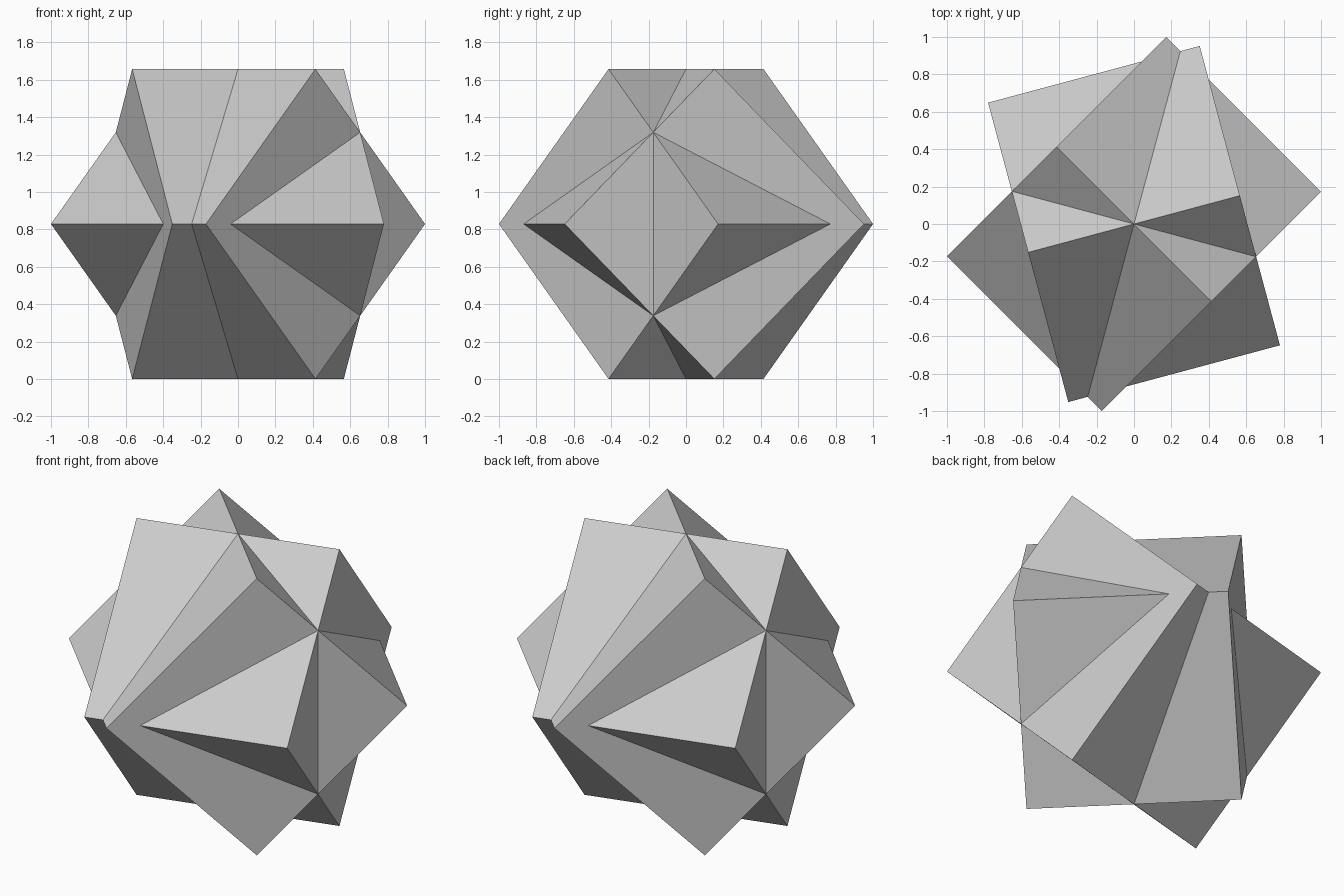
import bpy
from math import radians, sqrt

if "Cube" in bpy.data.objects:
    bpy.data.objects.remove(bpy.data.objects["Cube"])

HALF = 2 - sqrt(2)          # half the edge length of each cube
MID = HALF * sqrt(2)        # centre height when balanced on an edge


def edge_cube(name, turn):
    """Cube balanced on one edge, with that edge turned about z."""
    bpy.ops.mesh.primitive_cube_add(
        size=2 * HALF, location=(0, 0, MID),
        rotation=(radians(45), 0, radians(turn)))
    ob = bpy.context.object
    ob.name = name
    return ob


# Two interpenetrating cubes sharing a vertical two-fold axis
solid = edge_cube("crossed_cubes", 15)
second = edge_cube("second_cube", 135)

# Fuse them into a single outer surface
union = solid.modifiers.new("union", 'BOOLEAN')
union.operation = 'UNION'
union.solver = 'EXACT'
union.object = second
bpy.context.view_layer.objects.active = solid
bpy.ops.object.modifier_apply(modifier=union.name)
bpy.data.objects.remove(second)
